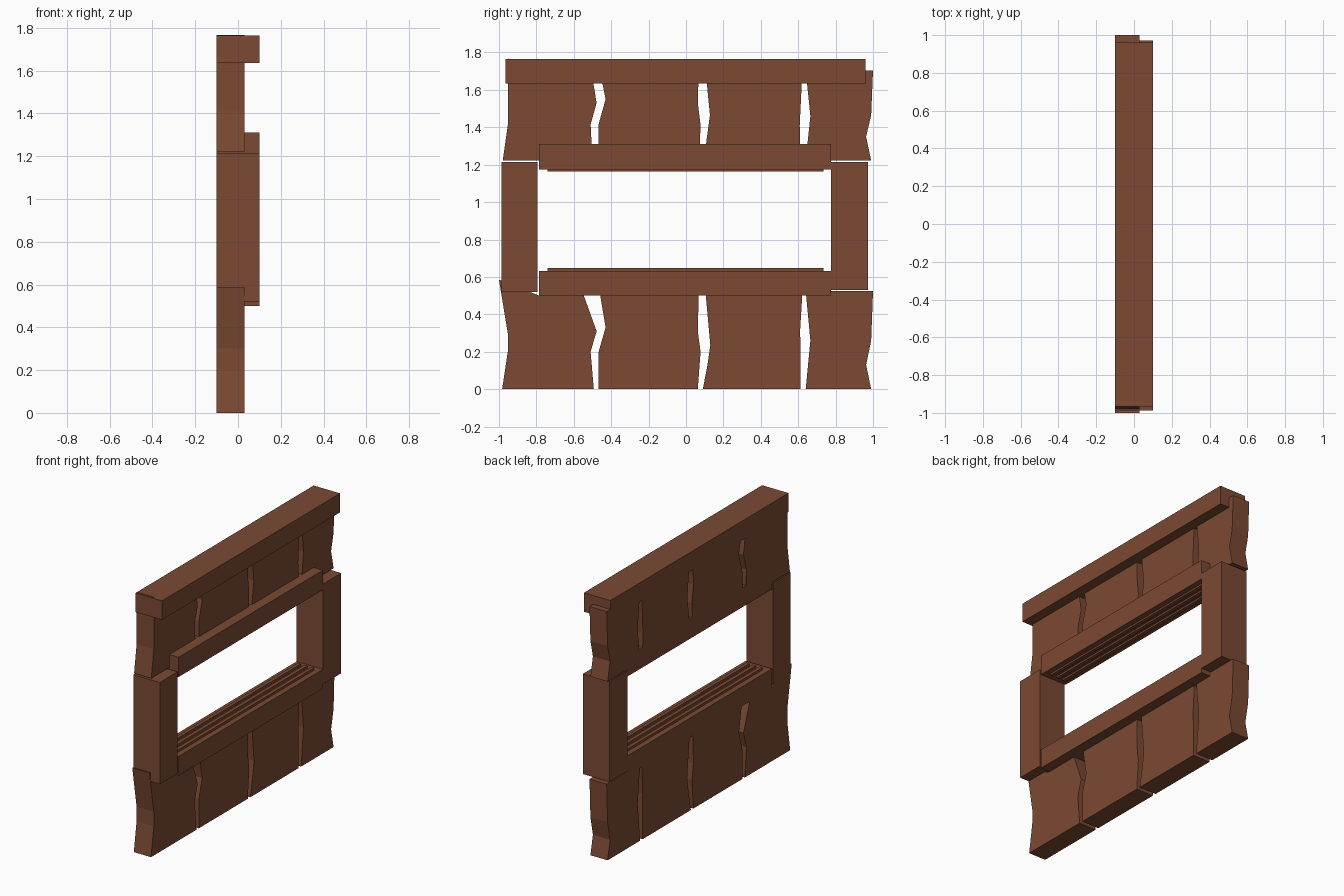
import bpy, bmesh

wood = bpy.data.materials.new("brown_wood")
wood.diffuse_color = (0.2, 0.068, 0.033, 1)


def finish(name, bm):
    bmesh.ops.recalc_face_normals(bm, faces=bm.faces)
    mesh = bpy.data.meshes.new(name)
    bm.to_mesh(mesh)
    bm.free()
    mesh.materials.append(wood)
    bpy.context.collection.objects.link(bpy.data.objects.new(name, mesh))


def beam(name, y0, y1, z0, z1, x0=-0.1, x1=0.1):
    bm = bmesh.new()
    bmesh.ops.create_cube(bm, size=1)
    for v in bm.verts:
        v.co.x = x1 if v.co.x > 0 else x0
        v.co.y = y1 if v.co.y > 0 else y0
        v.co.z = z1 if v.co.z > 0 else z0
    finish(name, bm)


def plank(name, outline):
    # side outline (y, z) extruded through the wall thickness
    bm = bmesh.new()
    face = bm.faces.new([bm.verts.new((-0.1, y, z)) for y, z in outline])
    ext = bmesh.ops.extrude_face_region(bm, geom=[face])["geom"]
    for v in ext:
        if isinstance(v, bmesh.types.BMVert):
            v.co.x = 0.03
    finish(name, bm)


# planks below the window: left edge upward, then right edge downward
lower = [
    [(-.983, 0), (-.953, .2), (-.953, .3), (-1, .585), (-.79, .502),
     (-.547, .502), (-.478, .31), (-.51, .2), (-.493, 0)],
    [(-.467, 0), (-.467, .2), (-.43, .33), (-.46, .51),
     (.068, .51), (.063, .31), (.078, .2), (.063, 0)],
    [(.09, 0), (.115, .13), (.13, .235), (.105, .51),
     (.622, .51), (.61, .31), (.613, .2), (.613, 0)],
    [(.64, 0), (.665, .26), (.64, .525), (1, .525),
     (.99, .26), (.963, .13), (.99, 0)],
]
# planks above the window
upper = [
    [(-.98, 1.222), (-.953, 1.41), (-.953, 1.767), (-.5, 1.7), (-.495, 1.635),
     (-.478, 1.53), (-.51, 1.415), (-.5, 1.222)],
    [(-.467, 1.222), (-.467, 1.417), (-.43, 1.55), (-.46, 1.7),
     (.068, 1.7), (.063, 1.53), (.078, 1.41), (.07, 1.222)],
    [(.095, 1.222), (.128, 1.465), (.105, 1.7),
     (.622, 1.7), (.608, 1.41), (.613, 1.222)],
    [(.64, 1.222), (.665, 1.46), (.64, 1.705), (1, 1.705),
     (.99, 1.465), (.963, 1.35), (.99, 1.222)],
]
for label, group in (("lower", lower), ("upper", upper)):
    for i, outline in enumerate(group):
        plank(f"{label}_plank_{i + 1}", outline)

# beams and window frame
beam("top_beam", -.965, .96, 1.635, 1.765)
beam("window_lintel", -.785, .775, 1.175, 1.31)
beam("window_sill", -.785, .775, .5, .632)
beam("left_post", -.987, -.795, .52, 1.215)
beam("right_post", .775, .972, .53, 1.215)

# thin sliding rails on the sill and lintel
for i, x in enumerate((-.05, 0, .05)):
    beam(f"sill_rail_{i + 1}", -.74, .735, .62, .648, x - .012, x + .012)
    beam(f"lintel_rail_{i + 1}", -.74, .735, 1.163, 1.18, x - .012, x + .012)
